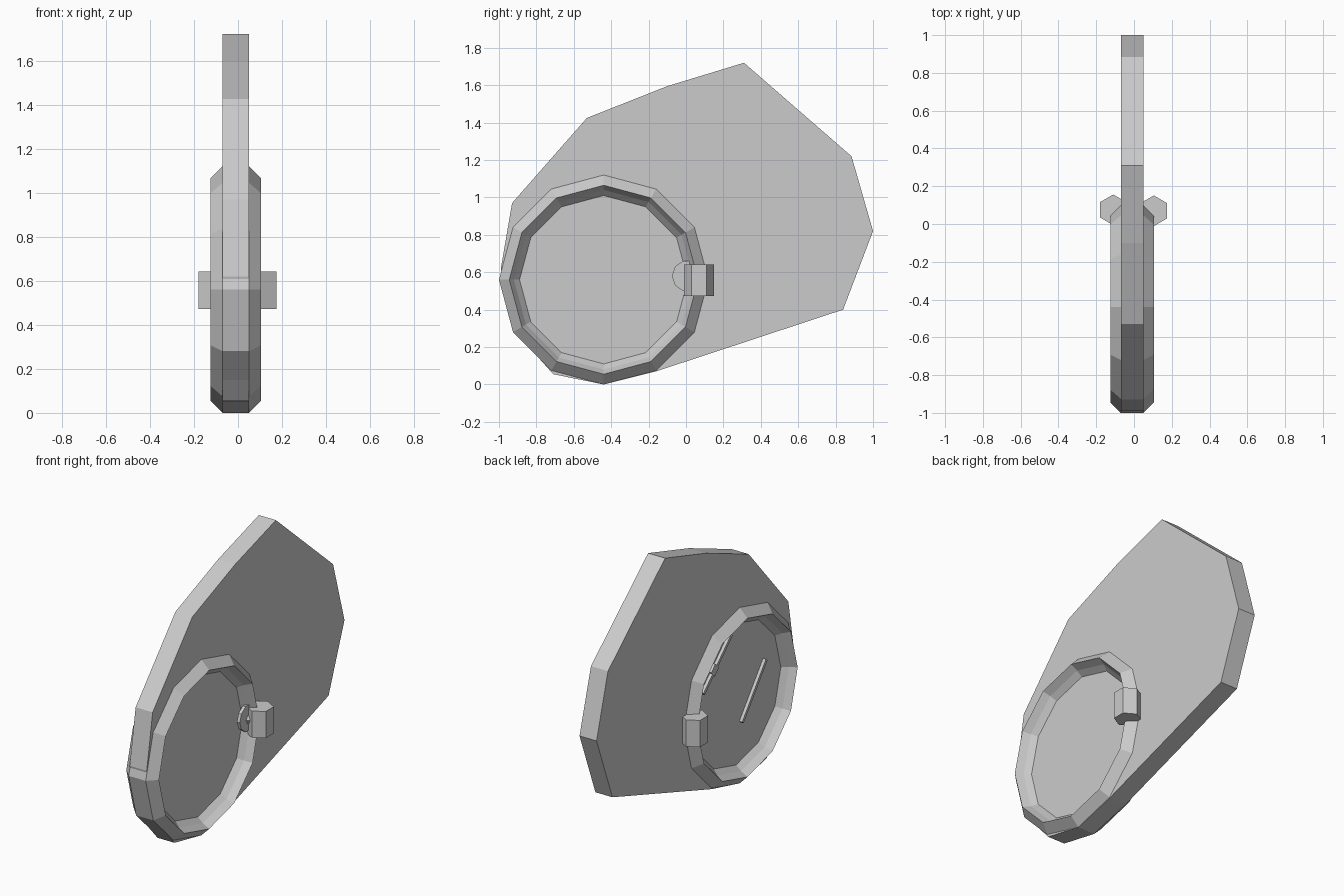
import bpy, bmesh, math
from mathutils import Vector, Matrix

if "Cube" in bpy.data.objects:
    bpy.data.objects.remove(bpy.data.objects["Cube"])

CX, CY, CZ = -0.01, -0.44, 0.56   # centre of the round case


def make(name, build):
    bm = bmesh.new()
    build(bm)
    bmesh.ops.recalc_face_normals(bm, faces=bm.faces)
    me = bpy.data.meshes.new(name)
    bm.to_mesh(me)
    bm.free()
    ob = bpy.data.objects.new(name, me)
    bpy.context.collection.objects.link(ob)
    return ob


def slab(points, x0, x1):
    def build(bm):
        f = bm.faces.new([bm.verts.new((x0, y, z)) for y, z in points])
        r = bmesh.ops.extrude_face_region(bm, geom=[f])
        vs = [v for v in r["geom"] if isinstance(v, bmesh.types.BMVert)]
        bmesh.ops.translate(bm, verts=vs, vec=(x1 - x0, 0, 0))
    return build


def circle(r, n=12, cy=CY, cz=CZ):
    return [(cy + r * math.cos(math.tau * i / n), cz + r * math.sin(math.tau * i / n))
            for i in range(n)]


# broad plate, opened where the round case sits
outline = [(-0.99, 0.62), (-0.93, 0.97), (-0.53, 1.425), (-0.10, 1.595), (0.31, 1.72),
           (0.885, 1.22), (1.0, 0.82), (0.84, 0.40), (-0.16, 0.07), (-0.44, 0.0), (-0.71, 0.055),
           (-0.92, 0.29)]
plate = make("plate", slab(outline, -0.07, 0.05))
cutter = make("plate_cutter", slab(circle(0.50), -0.3, 0.3))
cutter.hide_render = True
cutter.hide_viewport = True
cut = plate.modifiers.new("opening", "BOOLEAN")
cut.operation = "DIFFERENCE"
cut.object = cutter
cut.solver = "EXACT"


# round case: bevelled rim with a recessed floor on each side
def case(bm):
    half = [(0.45, 0.035), (0.48, 0.07), (0.505, 0.115), (0.56, 0.06)]
    profile = half + [(r, -x) for r, x in reversed(half)]
    rings = [[bm.verts.new((CX + x, y, z)) for y, z in circle(r)] for r, x in profile]
    for a, b in zip(rings, rings[1:]):
        for i in range(12):
            j = (i + 1) % 12
            bm.faces.new((a[i], a[j], b[j], b[i]))
    bm.faces.new(rings[0])
    bm.faces.new(rings[-1])


make("round_case", case)

# hexagonal knobs, one on each side
for side, x, y in (("left", -0.11, 0.075), ("right", 0.105, 0.07)):
    def knob(bm):
        m = Matrix.Translation((x, y, 0.557)) @ Matrix.Rotation(math.pi / 6, 4, "Z")
        m = m @ Matrix.Rotation(math.pi, 4, "Z")
        bmesh.ops.create_cone(bm, cap_ends=True, segments=6, radius1=0.081,
                              radius2=0.081, depth=0.17, matrix=m)
        ys = [v.co.y for v in bm.verts]
        # keep the corners pointing forward and back
        if max(ys) - y < 0.075:
            bmesh.ops.rotate(bm, verts=bm.verts, cent=(x, y, 0.557),
                             matrix=Matrix.Rotation(math.pi / 6, 3, "Z"))
    make("knob_" + side, knob)

# small boss and pin beside the right knob
make("boss", slab(circle(0.085, 10, 0.01, 0.58), 0.045, 0.065))


def pin(bm):
    m = Matrix.Translation((0.075, 0.02, 0.57)) @ Matrix.Rotation(math.pi / 2, 4, "Y")
    bmesh.ops.create_cone(bm, cap_ends=True, segments=6, radius1=0.04,
                          radius2=0.01, depth=0.05, matrix=m)


make("boss_pin", pin)


# slender bars on the left floor
def bar(name, p, q, w):
    d = Vector((q[0] - p[0], q[1] - p[1])).normalized() * w / 2
    pts = [(p[0] - d.y, p[1] + d.x), (p[0] + d.y, p[1] - d.x),
           (q[0] + d.y, q[1] - d.x), (q[0] - d.y, q[1] + d.x)]
    make(name, slab(pts, -0.065, -0.04))


bar("upper_bar", (-0.37, 0.97), (-0.09, 0.70), 0.02)
bar("lower_bar", (-0.72, 0.68), (-0.48, 0.37), 0.02)
bar("bar_clip", (-0.22, 0.83), (-0.18, 0.79), 0.05)
